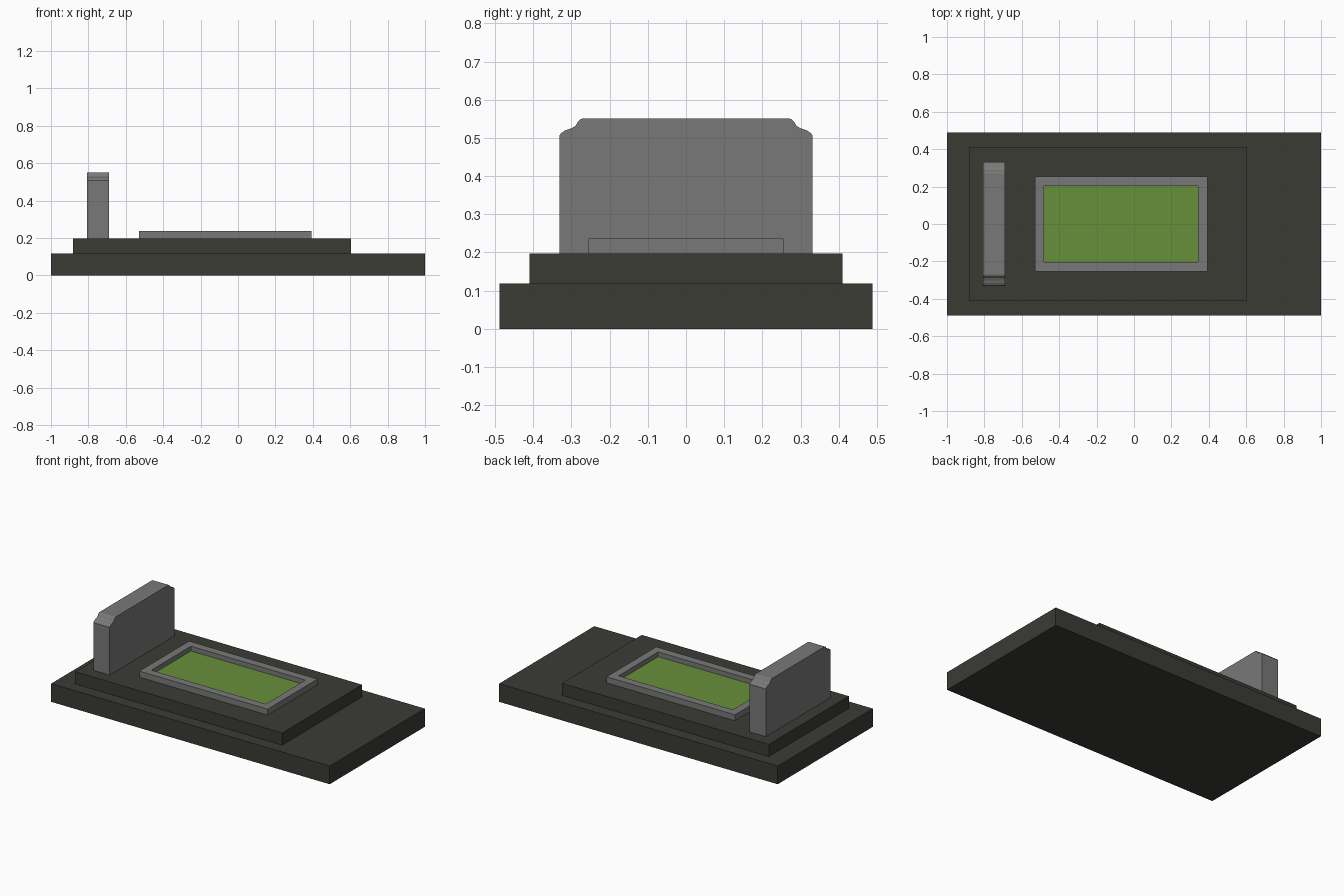
import bpy, bmesh

if "Cube" in bpy.data.objects:
    bpy.data.objects.remove(bpy.data.objects["Cube"])


def material(name, rgb):
    m = bpy.data.materials.new(name)
    m.diffuse_color = (*rgb, 1)
    m.use_nodes = True
    m.node_tree.nodes["Principled BSDF"].inputs["Base Color"].default_value = m.diffuse_color
    return m


DARK = material("dark stone", (0.043, 0.043, 0.036))
GREY = material("grey stone", (0.19, 0.19, 0.19))
GREEN = material("grass green", (0.137, 0.28, 0.044))


def finish(name, bm, mat):
    bmesh.ops.recalc_face_normals(bm, faces=bm.faces)
    mesh = bpy.data.meshes.new(name)
    bm.to_mesh(mesh)
    bm.free()
    mesh.materials.append(mat)
    ob = bpy.data.objects.new(name, mesh)
    bpy.context.collection.objects.link(ob)
    return ob


def box(name, x0, x1, half_y, z0, z1, mat):
    bm = bmesh.new()
    bmesh.ops.create_cube(bm, size=1)
    for v in bm.verts:
        v.co = (x1 if v.co.x > 0 else x0,
                half_y if v.co.y > 0 else -half_y,
                z1 if v.co.z > 0 else z0)
    return finish(name, bm, mat)


# Stepped base slabs
box("base_slab", -1.0, 1.0, 0.488, 0, 0.118, DARK)
box("upper_slab", -0.882, 0.604, 0.41, 0.118, 0.197, DARK)

# Raised border around the grass: inset top face, pushed down, removed
bm = bmesh.new()
outer = [(-0.53, -0.255), (0.392, -0.255), (0.392, 0.255), (-0.53, 0.255)]
inner = [(-0.48, -0.203), (0.342, -0.203), (0.342, 0.203), (-0.48, 0.203)]
rings = [[bm.verts.new((x, y, z)) for x, y in ring]
         for ring, z in ((outer, 0.197), (outer, 0.236), (inner, 0.236), (inner, 0.197))]
for a, b in zip(rings, rings[1:] + rings[:1]):
    for i in range(4):
        j = (i + 1) % 4
        bm.faces.new((a[i], a[j], b[j], b[i]))
finish("border_frame", bm, GREY)

# Grass bed inside the border
box("grass_bed", -0.48, 0.342, 0.203, 0.197, 0.205, GREEN)

# Headstone: mirrored profile with shaped shoulders, extruded along x
side = [(0.332, 0.197), (0.332, 0.506), (0.327, 0.513), (0.316, 0.52), (0.301, 0.525),
        (0.290, 0.531), (0.283, 0.542), (0.278, 0.548), (0.271, 0.551)]
profile = side + [(-y, z) for y, z in reversed(side)]
bm = bmesh.new()
face = bm.faces.new([bm.verts.new((-0.806, y, z)) for y, z in profile])
ext = bmesh.ops.extrude_face_region(bm, geom=[face], use_keep_orig=True)
moved = [g for g in ext["geom"] if isinstance(g, bmesh.types.BMVert)]
bmesh.ops.translate(bm, verts=moved, vec=(0.117, 0, 0))
finish("headstone", bm, GREY)
